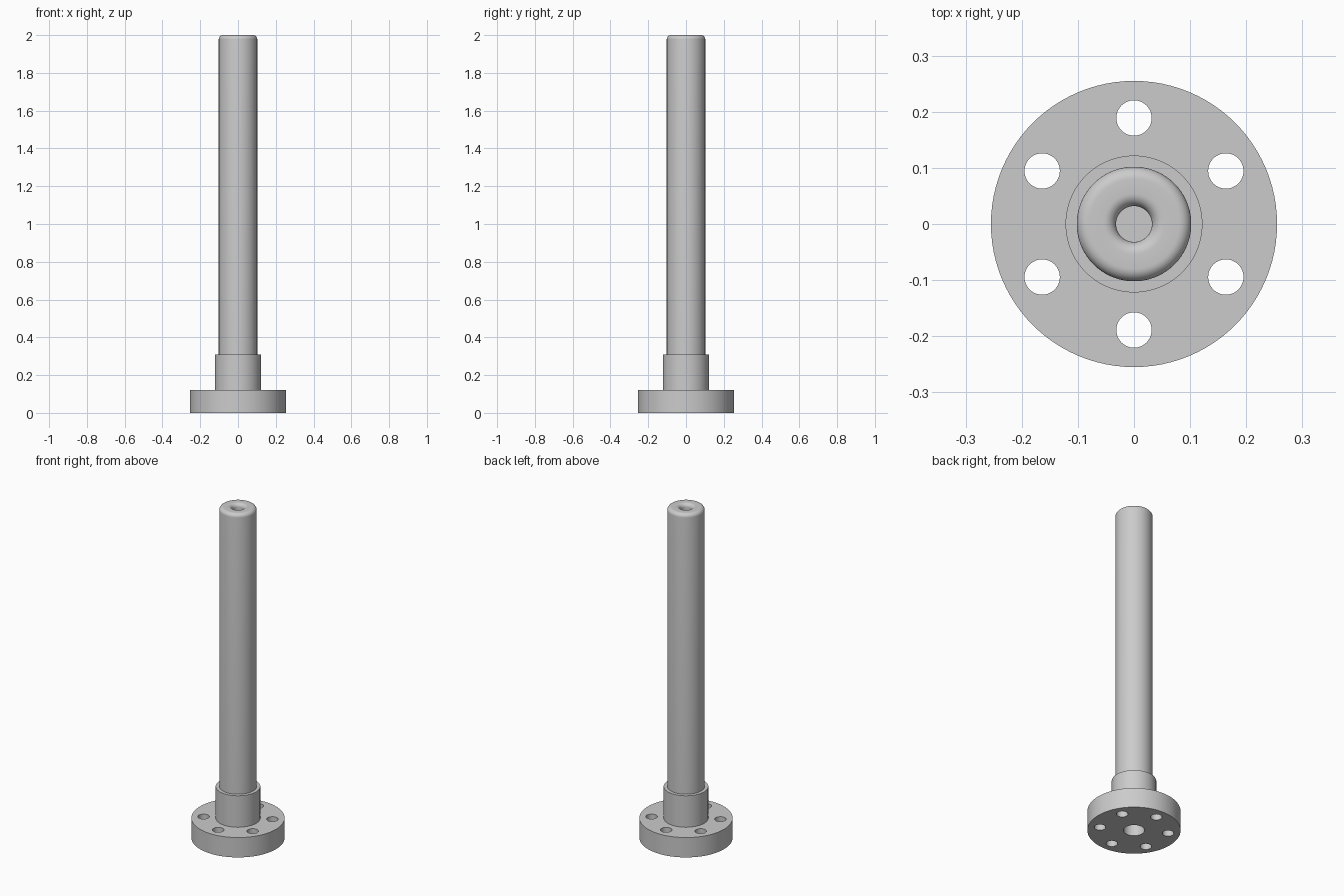
import bpy, bmesh
from math import sin, cos, pi, radians

cube = bpy.data.objects.get("Cube")
if cube:
    bpy.data.objects.remove(cube, do_unlink=True)

SEGMENTS = 96
steel = bpy.data.materials.new("steel_grey")
steel.use_nodes = True
steel.diffuse_color = (0.6, 0.6, 0.6, 1)
steel.node_tree.nodes["Principled BSDF"].inputs["Base Color"].default_value = (0.6, 0.6, 0.6, 1)


def arc(r, z, radius, start, end, steps=8):
    """Points on a fillet in the radius/height plane."""
    angles = [radians(start + (end - start) * i / steps) for i in range(steps + 1)]
    return [(r + radius * cos(a), z + radius * sin(a)) for a in angles]


def lathe(name, profile):
    """Turn a profile that begins and ends on the axis into a solid."""
    bm = bmesh.new()
    verts = [bm.verts.new((r, 0, z)) for r, z in profile]
    edges = [bm.edges.new(pair) for pair in zip(verts, verts[1:])]
    bmesh.ops.spin(bm, geom=verts + edges, cent=(0, 0, 0), axis=(0, 0, 1),
                   angle=2 * pi, steps=SEGMENTS, use_duplicate=False)
    bmesh.ops.remove_doubles(bm, verts=bm.verts, dist=0.00005)
    bmesh.ops.recalc_face_normals(bm, faces=bm.faces)
    mesh = bpy.data.meshes.new(name)
    bm.to_mesh(mesh)
    bm.free()
    obj = bpy.data.objects.new(name, mesh)
    bpy.context.collection.objects.link(obj)
    mesh.materials.append(steel)
    return obj


def smooth(obj):
    bpy.ops.object.select_all(action="DESELECT")
    obj.select_set(True)
    bpy.context.view_layer.objects.active = obj
    bpy.ops.object.shade_smooth_by_angle(angle=radians(35))


# Flange and collar with a blind bore underneath
flange = lathe("flange_and_collar", [
    (0, 0.12), (0.058, 0.12), (0.058, 0), (0.255, 0), (0.255, 0.12),
    (0.122, 0.12), (0.122, 0.31), (0, 0.31)])

# Six bolt holes through the flange
for i in range(6):
    a = radians(90 + 60 * i)
    bpy.ops.mesh.primitive_cylinder_add(vertices=48, radius=0.0315, depth=0.4,
                                        location=(0.189 * cos(a), 0.189 * sin(a), 0.06))
    cutter = bpy.context.object
    cutter.name = "bolt_hole_cutter"
    cutter.data.materials.append(steel)
    cut = flange.modifiers.new("bolt_hole", "BOOLEAN")
    cut.operation = "DIFFERENCE"
    cut.solver = "EXACT"
    cut.object = cutter
    bpy.context.view_layer.objects.active = flange
    bpy.ops.object.modifier_apply(modifier=cut.name)
    bpy.data.objects.remove(cutter, do_unlink=True)
smooth(flange)

# Shaft with a rounded rim and a rounded dimple in the end
shaft = lathe("shaft", [(0, 0.3), (0.102, 0.3)]
              + arc(0.080, 1.978, 0.022, 0, 90)
              + arc(0.054, 1.978, 0.022, 90, 180)
              + [(0.032, 1.96), (0, 1.96)])
smooth(shaft)
